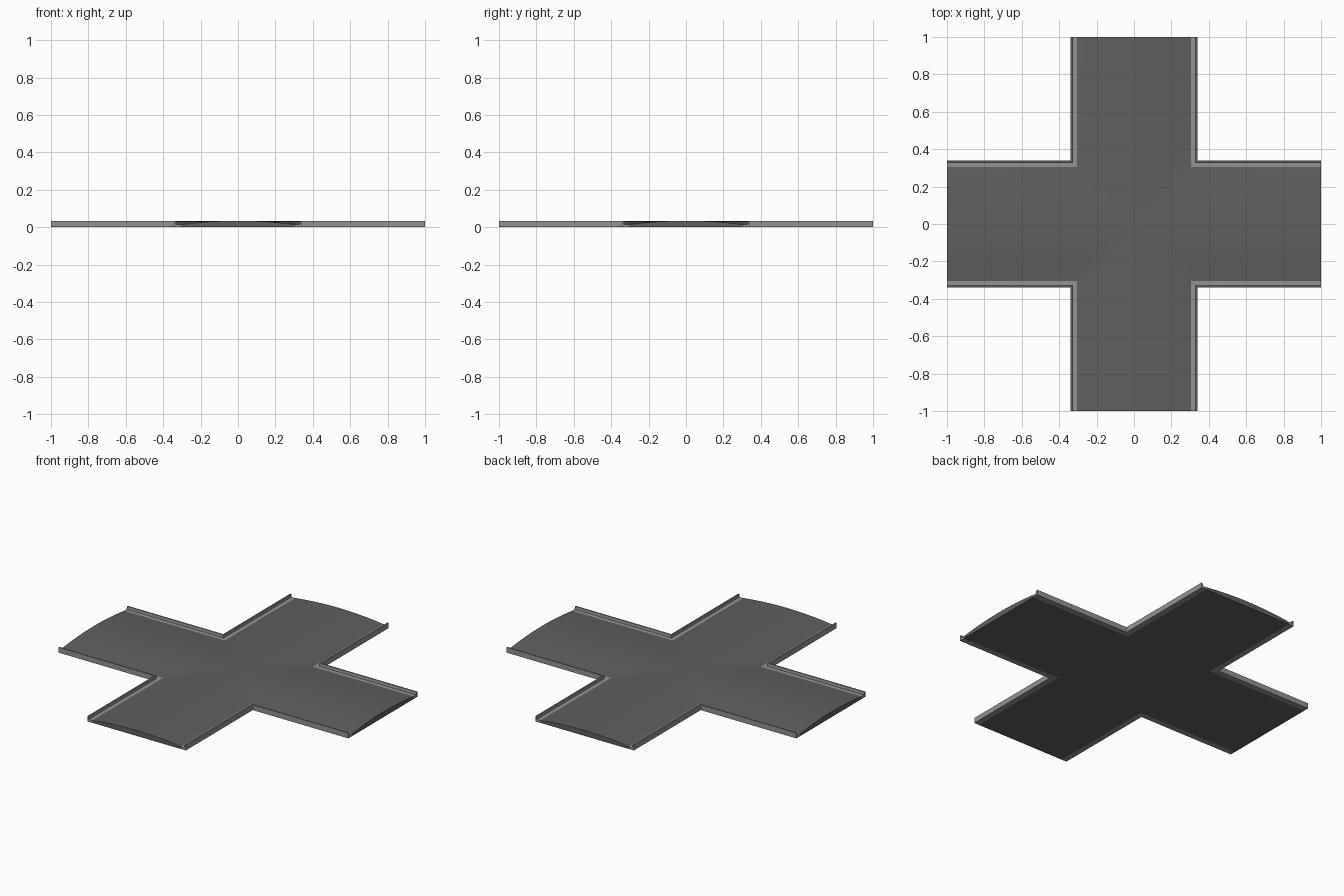
import bpy, bmesh

if "Cube" in bpy.data.objects:
    bpy.data.objects.remove(bpy.data.objects["Cube"])

ROAD = 0.305     # half width of the asphalt
CROWN = 0.034    # height at the middle of the road
EDGE = 0.015     # height at the gutter


def material(name, v):
    m = bpy.data.materials.new(name)
    m.diffuse_color = (v, v, v, 1)
    m.use_nodes = True
    m.node_tree.nodes["Principled BSDF"].inputs["Base Color"].default_value = m.diffuse_color
    return m


asphalt = material("dark asphalt", 0.115)
concrete = material("grey concrete", 0.29)


def finish(name, bm, mat):
    bmesh.ops.remove_doubles(bm, verts=bm.verts, dist=1e-5)
    bmesh.ops.recalc_face_normals(bm, faces=bm.faces)
    me = bpy.data.meshes.new(name)
    bm.to_mesh(me)
    bm.free()
    ob = bpy.data.objects.new(name, me)
    bpy.context.collection.objects.link(ob)
    me.materials.append(mat)
    bpy.context.view_layer.objects.active = ob
    ob.select_set(True)
    bpy.ops.object.shade_smooth_by_angle(angle=0.5)
    ob.select_set(False)
    return ob


def camber(t):
    return EDGE + (CROWN - EDGE) * max(0, 1 - (t / ROAD) ** 2)


# Cambered cross-shaped road slab: grid cells extruded down to the ground
N = 16
inner = [-ROAD + 2 * ROAD * i / N for i in range(N + 1)]
axis = [-1] + inner + [1]
bm = bmesh.new()
grid = {}
for x in axis:
    for y in axis:
        if abs(x) < 1 or abs(y) < 1:
            grid[x, y] = bm.verts.new((x, y, max(camber(x), camber(y))))
for i in range(len(axis) - 1):
    for j in range(len(axis) - 1):
        if 0 < i <= N or 0 < j <= N:
            bm.faces.new([grid[axis[a], axis[b]] for a, b in
                          ((i, j), (i + 1, j), (i + 1, j + 1), (i, j + 1))])
rim = [e for e in bm.edges if e.is_boundary]
low = bmesh.ops.extrude_edge_only(bm, edges=rim)["geom"]
for v in low:
    if isinstance(v, bmesh.types.BMVert):
        v.co.z = 0
# Flat underside
for lo, hi in (((-1, -ROAD), (-ROAD, ROAD)), ((-ROAD, -ROAD), (ROAD, ROAD)),
               ((ROAD, -ROAD), (1, ROAD)), ((-ROAD, -1), (ROAD, -ROAD)),
               ((-ROAD, ROAD), (ROAD, 1))):
    bm.faces.new([bm.verts.new((x, y, 0)) for x, y in
                  ((lo[0], lo[1]), (lo[0], hi[1]), (hi[0], hi[1]), (hi[0], lo[1]))])
finish("road", bm, asphalt)

# L-shaped kerb with gutter in each corner: profile swept along the corner
profile = [(ROAD, 0), (ROAD, EDGE), (0.33, EDGE), (0.332, 0.033),
           (0.34, 0.033), (0.34, 0)]
for sx in (-1, 1):
    for sy in (-1, 1):
        bm = bmesh.new()
        rings = [[bm.verts.new((sx * px(d), sy * py(d), z)) for d, z in profile]
                 for px, py in ((lambda d: 1, lambda d: d),
                                (lambda d: d, lambda d: d),
                                (lambda d: d, lambda d: 1))]
        n = len(profile)
        for a, b in zip(rings, rings[1:]):
            for k in range(n):
                m = (k + 1) % n
                bm.faces.new((a[k], a[m], b[m], b[k]))
        bm.faces.new(rings[0])
        bm.faces.new(rings[-1])
        finish("kerb_%s_%s" % ("left" if sx < 0 else "right",
                               "front" if sy < 0 else "back"), bm, concrete)
